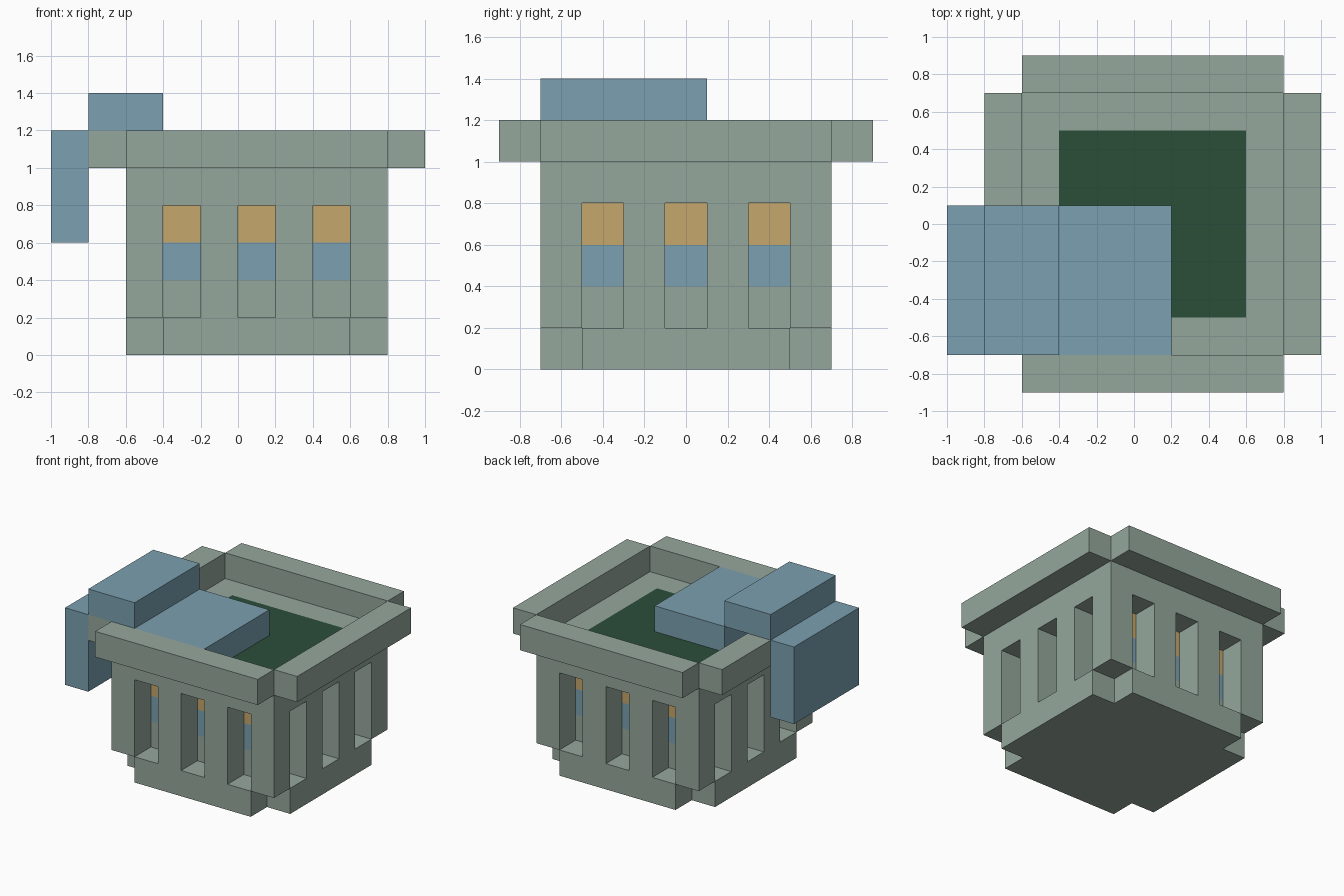
import bpy, bmesh
from mathutils import Vector

if "Cube" in bpy.data.objects:
    bpy.data.objects.remove(bpy.data.objects["Cube"])

U = 0.2  # every part sits on a 0.2 unit grid


def material(name, rgb):
    m = bpy.data.materials.new(name)
    lin = [(c / 255 / 12.92) if c < 11 else ((c / 255 + 0.055) / 1.055) ** 2.4 for c in rgb]
    m.diffuse_color = (*lin, 1)
    m.use_nodes = True
    m.node_tree.nodes["Principled BSDF"].inputs["Base Color"].default_value = m.diffuse_color
    return m


SAGE = material("sage_plastic", (149, 167, 156))
BLUE = material("blue_cloth", (123, 160, 176))
TAN = material("tan_cloth", (197, 167, 109))
DARK = material("dark_green_cloth", (43, 78, 57))


def finish(name, bm, mats):
    mesh = bpy.data.meshes.new(name)
    bmesh.ops.recalc_face_normals(bm, faces=bm.faces)
    bm.to_mesh(mesh)
    bm.free()
    for m in mats:
        mesh.materials.append(m)
    obj = bpy.data.objects.new(name, mesh)
    bpy.context.collection.objects.link(obj)
    return obj


def cube(bm, lo, hi):
    lo, hi = Vector(lo), Vector(hi)
    verts = bmesh.ops.create_cube(bm, size=1)["verts"]
    for v in verts:
        v.co = (lo + hi) / 2 + v.co * (hi - lo)


def box(name, lo, hi, mat):
    bm = bmesh.new()
    cube(bm, lo, hi)
    return finish(name, bm, [mat])


# Slotted basket: notched floor plus a wall ring, only outer faces of filled cells
def filled(i, j, k):
    if not (0 <= i < 7 and 0 <= j < 7 and 0 <= k < 5):
        return False
    ei, ej = i in (0, 6), j in (0, 6)
    if k == 0:
        return not (ei and ej)              # floor without corners
    if not (ei or ej):
        return False                        # hollow inside
    return k == 4 or (i + j) % 2 == 0       # slots, closed by the top band


bm = bmesh.new()
for i in range(7):
    for j in range(7):
        for k in range(5):
            if not filled(i, j, k):
                continue
            cell = Vector((i, j, k))
            for axis in range(3):
                for side in (0, 1):
                    step = Vector((0, 0, 0))
                    step[axis] = 2 * side - 1
                    if filled(*[int(c) for c in cell + step]):
                        continue
                    quad = []
                    for a, b in ((0, 0), (1, 0), (1, 1), (0, 1)):
                        p = cell.copy()
                        p[axis] += side
                        p[(axis + 1) % 3] += a
                        p[(axis + 2) % 3] += b
                        quad.append(bm.verts.new(p * U + Vector((-0.6, -0.7, 0))))
                    bm.faces.new(quad if side else quad[::-1])


def plain_mesh(name, bm, mat):
    mesh = bpy.data.meshes.new(name)
    bm.to_mesh(mesh)
    bm.free()
    mesh.materials.append(mat)
    bpy.context.collection.objects.link(bpy.data.objects.new(name, mesh))


plain_mesh("slotted_basket", bm, SAGE)

# Rim bars around the top, leaving open corners
box("rim_front", (-0.6, -0.9, 1.0), (0.8, -0.7, 1.2), SAGE)
box("rim_back", (-0.6, 0.7, 1.0), (0.8, 0.9, 1.2), SAGE)
box("rim_left", (-0.8, -0.7, 1.0), (-0.6, 0.7, 1.2), SAGE)
box("rim_right", (0.8, -0.7, 1.0), (1.0, 0.7, 1.2), SAGE)

# Folded contents: one block cut into layers, coloured by height
bm = bmesh.new()
cube(bm, (-0.4, -0.5, 0.2), (0.6, 0.5, 1.0))
for z in (0.4, 0.6, 0.8):
    bmesh.ops.bisect_plane(bm, geom=bm.verts[:] + bm.edges[:] + bm.faces[:],
                           plane_co=(0, 0, z), plane_no=(0, 0, 1))
for f in bm.faces:
    z = f.calc_center_median().z
    f.material_index = 0 if z < 0.4 else 1 if z < 0.6 else 2 if z < 0.8 else 3
finish("folded_contents", bm, [SAGE, BLUE, TAN, DARK])

# Blue cloth draped over the left rim
box("cloth_inside", (-0.4, -0.7, 1.0), (0.2, 0.1, 1.2), BLUE)
box("cloth_over_rim", (-0.8, -0.7, 1.2), (-0.4, 0.1, 1.4), BLUE)
box("cloth_hanging", (-1.0, -0.7, 0.6), (-0.8, 0.1, 1.2), BLUE)
